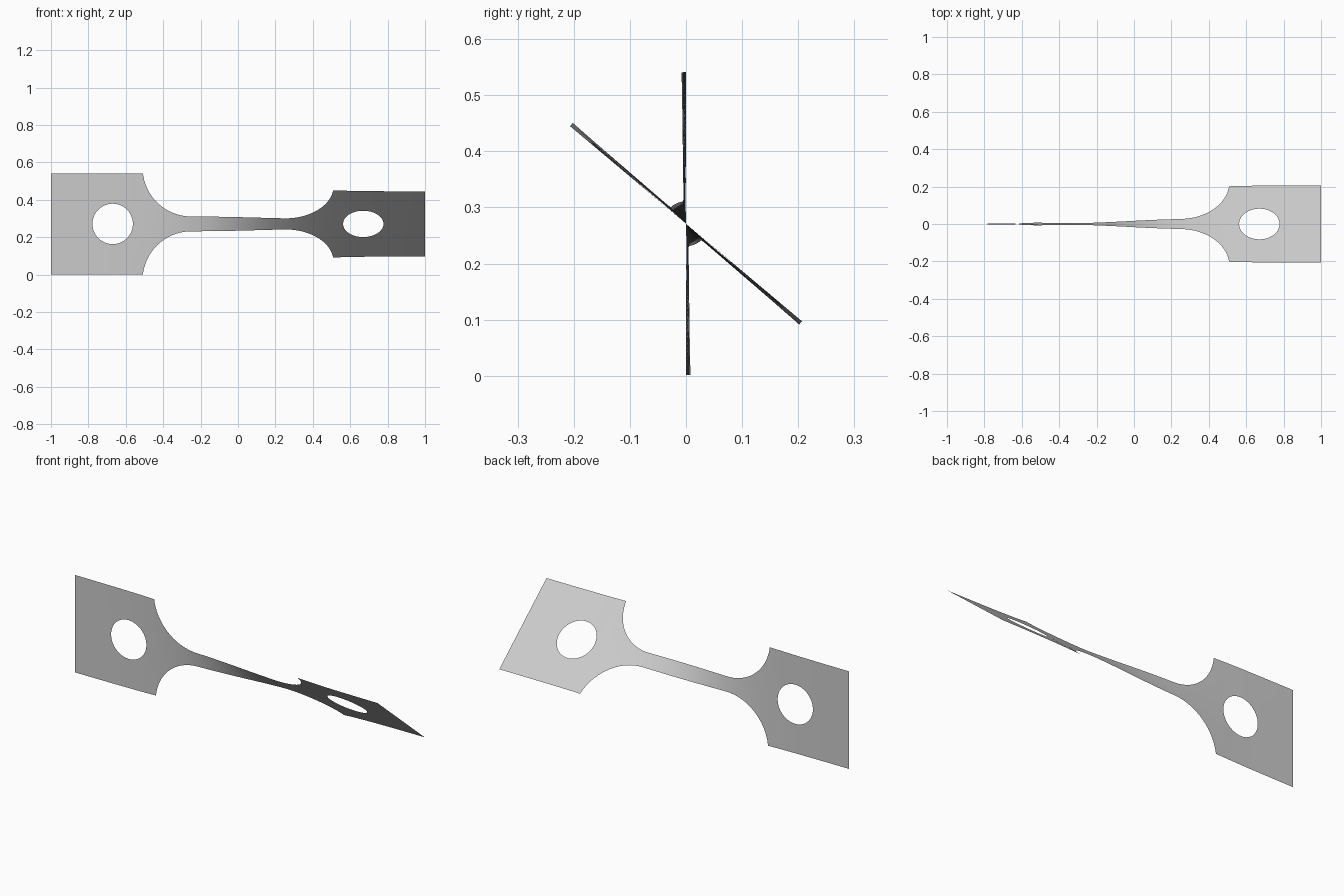
import bpy
import bmesh
from math import cos, sin, pi, tanh, sqrt, radians

cube = bpy.data.objects.get("Cube")
if cube:
    bpy.data.objects.remove(cube, do_unlink=True)

# Main dimensions
HALF_LENGTH, HALF_WIDTH, NECK = 1.0, 0.27, 0.04
FILLET_X, FILLET_R = 0.25, 0.26
HOLE_X, HOLE_R = 0.67, 0.108
TWIST = radians(50)
CENTRE_Z = 0.271
SHOULDER_X = FILLET_X + sqrt(FILLET_R**2 - (NECK + FILLET_R - HALF_WIDTH)**2)


def outer(x):
    """Half width of the strap: plate, round fillet, then neck."""
    d = abs(x) - FILLET_X
    if d <= 0:
        return NECK
    if abs(x) >= SHOULDER_X - 1e-6:
        return HALF_WIDTH
    return NECK + FILLET_R - sqrt(FILLET_R**2 - d * d)


def inner(x):
    """Half height of the round hole, zero elsewhere."""
    d = abs(abs(x) - HOLE_X)
    return sqrt(HOLE_R**2 - d * d) if d < HOLE_R - 1e-6 else 0.0


def twisted(x, w):
    """Point at distance w from the axis, turned by the twist at x."""
    a = TWIST * (1 + tanh(3.3 * x)) / 2
    return (x, -w * sin(a), CENTRE_Z + w * cos(a))


def span(a, b, n):
    return [a + (b - a) * i / n for i in range(n + 1)]


# Stations along one half, mirrored to the other
half = span(0, FILLET_X, 14)
half += [FILLET_X + (SHOULDER_X - FILLET_X) * sin(t) for t in span(0, pi / 2, 24)]
half += [HOLE_X - HOLE_R * cos(t) for t in span(0, pi, 36)]
half += span(HOLE_X + HOLE_R, HALF_LENGTH, 6)
stations = sorted({round(s * x, 6) for x in half for s in (-1, 1)})

# Twisted strap sheet: an upper and a lower strip beside the holes
bm = bmesh.new()
for x0, x1 in zip(stations, stations[1:]):
    for side in (1, -1):
        pts = [(x0, inner(x0)), (x1, inner(x1)), (x1, outer(x1)), (x0, outer(x0))]
        if side < 0:
            pts.reverse()
        bm.faces.new([bm.verts.new(twisted(x, side * w)) for x, w in pts])
bmesh.ops.remove_doubles(bm, verts=bm.verts, dist=1e-5)
for f in bm.faces:
    f.smooth = True

mesh = bpy.data.meshes.new("twisted_strap")
bm.to_mesh(mesh)
bm.free()
strap = bpy.data.objects.new("twisted_strap", mesh)
bpy.context.collection.objects.link(strap)

# Plain grey metal
grey = bpy.data.materials.new("light_grey")
grey.use_nodes = True
colour = (0.6, 0.6, 0.6, 1)
grey.diffuse_color = colour
grey.node_tree.nodes["Principled BSDF"].inputs["Base Color"].default_value = colour
mesh.materials.append(grey)
